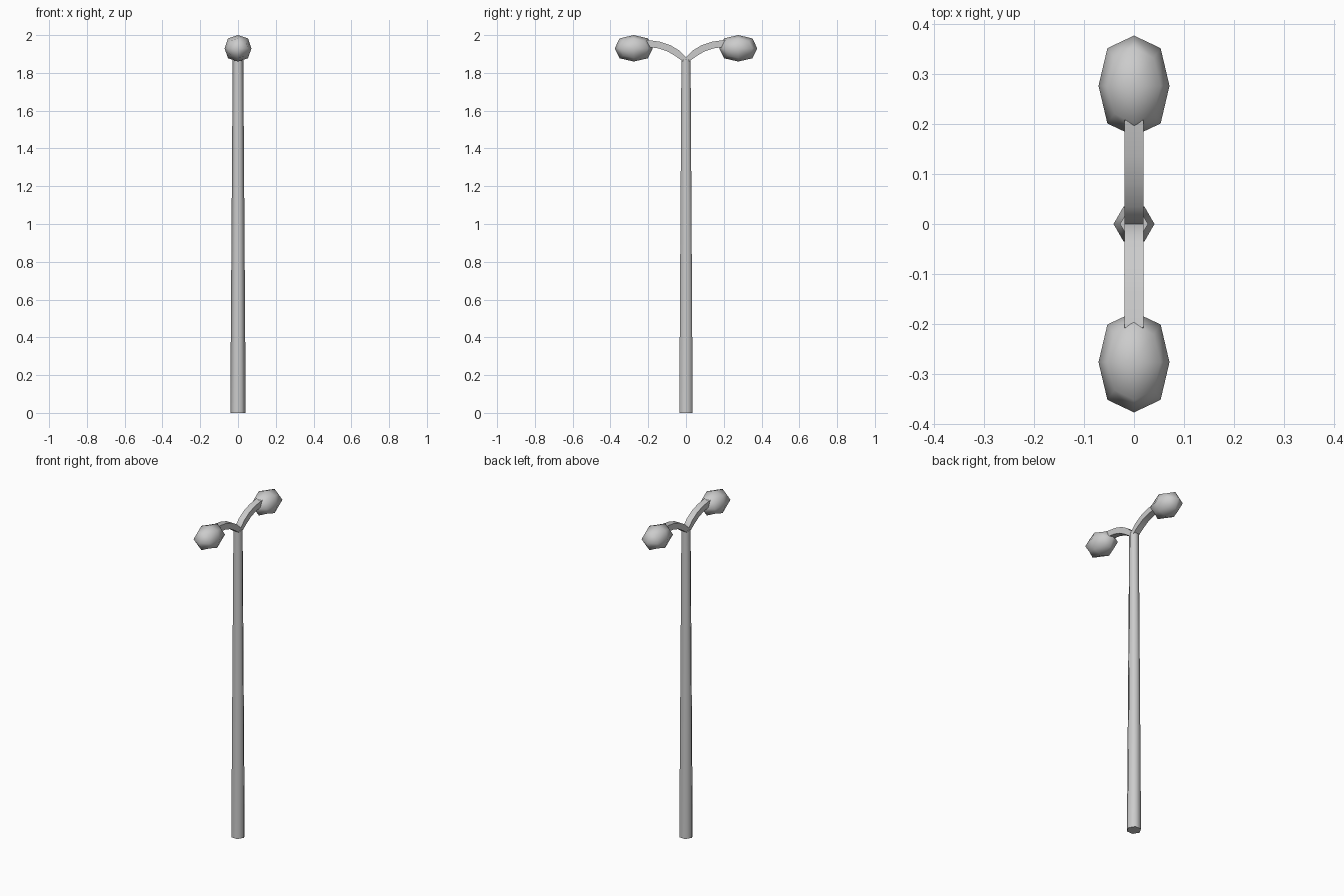
import bpy, bmesh
from math import radians
from mathutils import Vector

if "Cube" in bpy.data.objects:
    bpy.data.objects.remove(bpy.data.objects["Cube"])


def finish(name, bm):
    bmesh.ops.recalc_face_normals(bm, faces=bm.faces[:])
    me = bpy.data.meshes.new(name)
    bm.to_mesh(me)
    bm.free()
    for p in me.polygons:
        p.use_smooth = True
    ob = bpy.data.objects.new(name, me)
    bpy.context.collection.objects.link(ob)
    bpy.context.view_layer.objects.active = ob
    ob.select_set(True)
    bpy.ops.object.shade_smooth_by_angle(angle=radians(62))
    ob.select_set(False)
    return ob


# Tapered six-sided pole, corners on the x axis
bpy.ops.mesh.primitive_cone_add(vertices=6, radius1=0.041, radius2=0.028, depth=1.87,
                                location=(0, 0, 0.935), rotation=(0, 0, radians(30)))
pole = bpy.context.object
pole.name = "pole"
bpy.ops.object.shade_smooth_by_angle(angle=radians(62))

# Centre line of an arm in the y-z plane
PATH = [(0.0, 1.866), (0.045, 1.903), (0.09, 1.930), (0.14, 1.947), (0.21, 1.957)]
HALF_W, HALF_T = 0.019, 0.018

for side, label in ((1, "back"), (-1, "front")):
    # Curved arm: square section swept along the path
    bm = bmesh.new()
    rings = []
    pts = [Vector(p) for p in PATH]
    for i, p in enumerate(pts):
        t = (pts[min(i + 1, len(pts) - 1)] - pts[max(i - 1, 0)]).normalized()
        n = Vector((-t.y, t.x)) * HALF_T
        if i == 0:
            n = Vector((0, n.y * 1.2))      # mitre where the two arms meet
        rings.append([bm.verts.new((sx * HALF_W, side * (p.x + sn * n.x), p.y + sn * n.y))
                      for sx, sn in ((-1, -1), (1, -1), (1, 1), (-1, 1))])
    for a, b in zip(rings, rings[1:]):
        for k in range(4):
            bm.faces.new((a[k], a[(k + 1) % 4], b[(k + 1) % 4], b[k]))
    bm.faces.new(rings[0])
    bm.faces.new(rings[-1])
    finish(label + "_arm", bm)

    # Lamp: stretched cube rounded by one subdivision
    bm = bmesh.new()
    bmesh.ops.create_cube(bm, size=2)
    bmesh.ops.scale(bm, vec=(0.071, 0.1005, 0.070), verts=bm.verts[:])
    bmesh.ops.translate(bm, vec=(0, side * 0.2765, 1.930), verts=bm.verts[:])
    lamp = finish(label + "_lamp", bm)
    lamp.modifiers.clear()
    for p in lamp.data.polygons:
        p.use_smooth = True
    edge = lamp.data.attributes.get("sharp_edge")
    if edge:
        lamp.data.attributes.remove(edge)
    sub = lamp.modifiers.new("round", 'SUBSURF')
    sub.levels = sub.render_levels = 1
    sub.use_limit_surface = False
